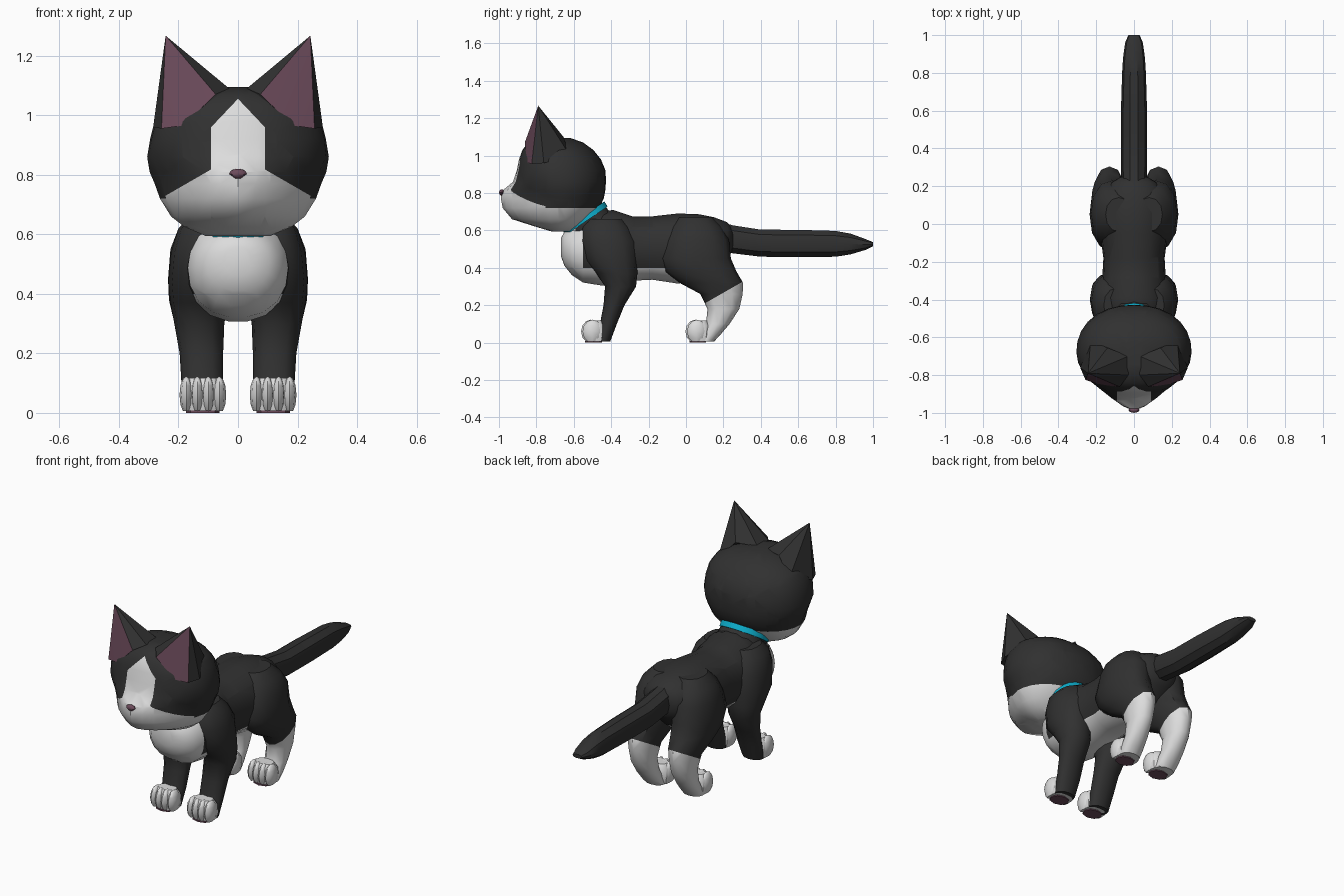
import bpy, bmesh, math
from mathutils import Vector

if "Cube" in bpy.data.objects:
    bpy.data.objects.remove(bpy.data.objects["Cube"])


def material(name, rgb):
    m = bpy.data.materials.new(name)
    m.use_nodes = True
    m.diffuse_color = (*rgb, 1)
    bsdf = m.node_tree.nodes["Principled BSDF"]
    bsdf.inputs["Base Color"].default_value = (*rgb, 1)
    bsdf.inputs["Roughness"].default_value = 0.8
    return m


BLACK = material("black fur", (0.03, 0.03, 0.03))
WHITE = material("white fur", (0.72, 0.72, 0.72))
PINK = material("dusky pink", (0.15, 0.07, 0.105))
TEAL = material("collar blue", (0.004, 0.42, 0.60))


def finish(name, bm, mats, rule=None, cuts=(), angle=40):
    """Cut along the colour borders, colour the faces by rule, make the object."""
    for co, no in cuts:
        bmesh.ops.bisect_plane(bm, geom=bm.verts[:] + bm.edges[:] + bm.faces[:],
                               plane_co=co, plane_no=no, dist=1e-5)
    bmesh.ops.recalc_face_normals(bm, faces=bm.faces[:])
    if rule:
        for f in bm.faces:
            f.material_index = int(rule(f.calc_center_median()))
    me = bpy.data.meshes.new(name)
    bm.to_mesh(me)
    bm.free()
    for m in mats:
        me.materials.append(m)
    ob = bpy.data.objects.new(name, me)
    bpy.context.collection.objects.link(ob)
    bpy.ops.object.select_all(action='DESELECT')
    ob.select_set(True)
    bpy.context.view_layer.objects.active = ob
    bpy.ops.object.shade_smooth_by_angle(angle=math.radians(angle))
    return ob


def ring(c, u, v, ru, rv, rv2=None, n=12, p=2.2, p2=None):
    """Superellipse; rv2 and p2 shape the half on the negative v side."""
    pts = []
    for i in range(n):
        a = 2 * math.pi * i / n
        s, t = math.cos(a), math.sin(a)
        e, r = (p, rv) if t >= 0 or rv2 is None else (p2, rv2)
        k = (abs(s) ** e + abs(t) ** e) ** (-1 / e)
        pts.append(Vector(c) + Vector(u) * s * k * ru + Vector(v) * t * k * r)
    return pts


def loft(rings):
    bm = bmesh.new()
    rows = [[bm.verts.new(p) for p in r] for r in rings]
    n = len(rows[0])
    for a, b in zip(rows, rows[1:]):
        for i in range(n):
            j = (i + 1) % n
            bm.faces.new((a[i], a[j], b[j], b[i]))
    bm.faces.new(rows[0])
    bm.faces.new(rows[-1])
    return bm


X, Y, Z = Vector((1, 0, 0)), Vector((0, 1, 0)), Vector((0, 0, 1))

# Head: z, half width, front y, back y, sharpness of the front
HEAD = [(.595, .11, -.72, -.60, 1.8), (.625, .18, -.82, -.56, 1.7),
        (.66, .225, -.93, -.52, 1.6), (.72, .262, -.98, -.465, 1.5),
        (.77, .28, -.99, -.44, 1.4), (.81, .297, -.985, -.432, 1.4),
        (.86, .305, -.925, -.428, 1.9), (.92, .295, -.905, -.43, 2.2),
        (.98, .28, -.893, -.455, 2.2), (1.03, .245, -.875, -.495, 2.2),
        (1.07, .17, -.845, -.55, 2.1), (1.095, .07, -.78, -.62, 2)]
bm = loft([ring((0, -.68, z), X, Y, w, yb + .68, -.68 - yf, 28, 2.2, p)
           for z, w, yf, yb, p in HEAD])


def face_mask(c):
    x = abs(c.x)
    muzzle = c.z + .577 * x < .87 and c.y < -.75
    blaze = x < .09 and c.z + 1.055 * x < 1.055 and c.y < -.75
    return c.z < .72 or muzzle or blaze


head_cuts = [((0, -.75, 0), Y)]
for s in (-1, 1):
    head_cuts += [((s * .09, 0, 0), X), ((0, 0, 1.055), (s * 1.055, 0, 1)),
                  ((0, 0, .87), (s * .577, 0, 1))]
finish("head", bm, [BLACK, WHITE], face_mask, head_cuts)

# Nose
bm = bmesh.new()
bmesh.ops.create_uvsphere(bm, u_segments=8, v_segments=6, radius=1)
for v in bm.verts:
    taper = 1 if v.co.z > -.2 else .7
    v.co = Vector((v.co.x * .03 * taper, -.985 + v.co.y * .015, .803 + v.co.z * .017))
finish("nose", bm, [PINK])

# Ears: one tip, a base loop, and a pink hollow at the front
TIP = (.243, -.79, 1.267)
BASE = [(.075, -.862, 1.07), (.185, -.85, .965), (.257, -.825, .955),
        (.285, -.76, .96), (.23, -.62, 1.0), (.14, -.655, 1.10),
        (.03, -.70, 1.09), (.03, -.80, 1.09)]
for side, s in (("left", 1), ("right", -1)):
    bm = bmesh.new()
    tip, *base = [bm.verts.new((s * x, y, z)) for x, y, z in [TIP] + BASE]
    for i in range(8):
        f = bm.faces.new((tip, base[i], base[(i + 1) % 8]))
        f.material_index = int(i < 2)
    bm.faces.new(base)
    finish(side + "_ear", bm, [BLACK, PINK], angle=25)

# Neck and collar, both tilted forward
tilt = Vector((0, .22, .15)).normalized()
axis = Vector((0, -.15, .22)).normalized()
mid = Vector((0, -.54, .665))
bm = loft([ring(mid + axis * h, X, tilt, r, r) for h, r in
           ((-.12, .155), (-.05, .13), (.02, .122), (.08, .12))])
finish("neck", bm, [BLACK, WHITE], lambda c: c.y < -.59, [((0, -.59, 0), Y)])
bm = loft([ring(mid + axis * h, X, tilt, r, r, n=20, p=2) for h, r in
           ((-.016, .125), (-.016, .136), (.016, .136), (.016, .125))])
finish("collar", bm, [TEAL], angle=30)

# Torso: y, half width, top z, bottom z
TORSO = [(-.668, .045, .56, .46), (-.65, .105, .595, .41), (-.61, .145, .62, .36),
         (-.55, .168, .65, .32), (-.46, .18, .70, .305), (-.39, .18, .712, .305),
         (-.28, .168, .675, .33), (-.18, .162, .677, .335), (-.05, .18, .692, .315),
         (.06, .19, .69, .32), (.15, .17, .672, .38), (.22, .12, .645, .45),
         (.25, .07, .61, .49)]
bm = loft([ring((0, y, (t + b) / 2), X, Z, w, (t - b) / 2, n=18)
           for y, w, t, b in TORSO])
finish("torso", bm, [BLACK, WHITE],
       lambda c: (c.y < -.55 and c.z < .62) or (c.z < .40 and c.y < .15),
       [((0, 0, .40), Z), ((0, 0, .62), Z)])

# Tail: y, half width, top z, bottom z
TAIL = [(.17, .06, .655, .50), (.25, .068, .63, .475), (.40, .07, .607, .457),
        (.60, .069, .606, .455), (.80, .063, .60, .457), (.88, .058, .585, .47),
        (.96, .047, .555, .495), (1.0, .03, .538, .515)]
bm = loft([ring((0, y, (t + b) / 2), X, Z, w, (t - b) / 2, n=10) for y, w, t, b in TAIL])
finish("tail", bm, [BLACK], angle=35)

# Legs: z, centre x, centre y, half width, half depth
FRONT = [(.66, .09, -.43, .07, .09), (.62, .105, -.43, .095, .125),
         (.54, .12, -.415, .105, .15), (.44, .127, -.40, .107, .14),
         (.37, .13, -.37, .097, .11), (.30, .13, -.35, .084, .083),
         (.20, .123, -.385, .073, .056), (.10, .12, -.415, .07, .045),
         (.006, .12, -.45, .062, .045)]
HIND = [(.67, .08, .05, .07, .09), (.62, .10, .055, .10, .135),
        (.55, .115, .06, .112, .17), (.45, .122, .05, .113, .19),
        (.38, .127, .08, .105, .19), (.32, .13, .135, .088, .17),
        (.26, .13, .19, .072, .113), (.18, .13, .20, .062, .085),
        (.10, .128, .17, .06, .063), (.04, .125, .13, .062, .052),
        (.006, .122, .105, .06, .045)]


def sock(c):
    return c.z < .21 + .571 * (c.y - .1)


def make_paw(name, x, y):
    """Rounded foot with four tall toes and a flat pad underneath."""
    bm = loft([ring((x, y + .02, z), X, Y, rx, ry, p=2.6) for z, rx, ry in
               ((.006, .066, .05), (.04, .073, .058), (.09, .07, .055), (.118, .052, .035))])
    for i in range(4):
        new = bmesh.ops.create_uvsphere(bm, u_segments=8, v_segments=6, radius=1)["verts"]
        back = .008 if i in (0, 3) else 0
        for v in new:
            v.co = Vector((x + (i - 1.5) * .037 + v.co.x * .023,
                           y - .008 + back + v.co.y * .053,
                           max(.006, .06 + v.co.z * .063)))
    finish(name, bm, [WHITE])
    pad = loft([ring((x, y + .005, z), X, Y, .056, .045, n=8) for z in (0, .008)])
    finish(name + "_pad", pad, [PINK])


for side, s in (("left", 1), ("right", -1)):
    for part, rows, paw_y in (("front", FRONT, -.50), ("hind", HIND, .058)):
        bm = loft([ring((s * x, y, z), X, Y, rx, ry) for z, x, y, rx, ry in rows])
        if part == "hind":
            finish(side + "_hind_leg", bm, [BLACK, WHITE], sock,
                   [((0, .1, .21), (0, -.571, 1))])
        else:
            finish(side + "_front_leg", bm, [BLACK])
        make_paw(f"{side}_{part}_paw", s * .118, paw_y)
